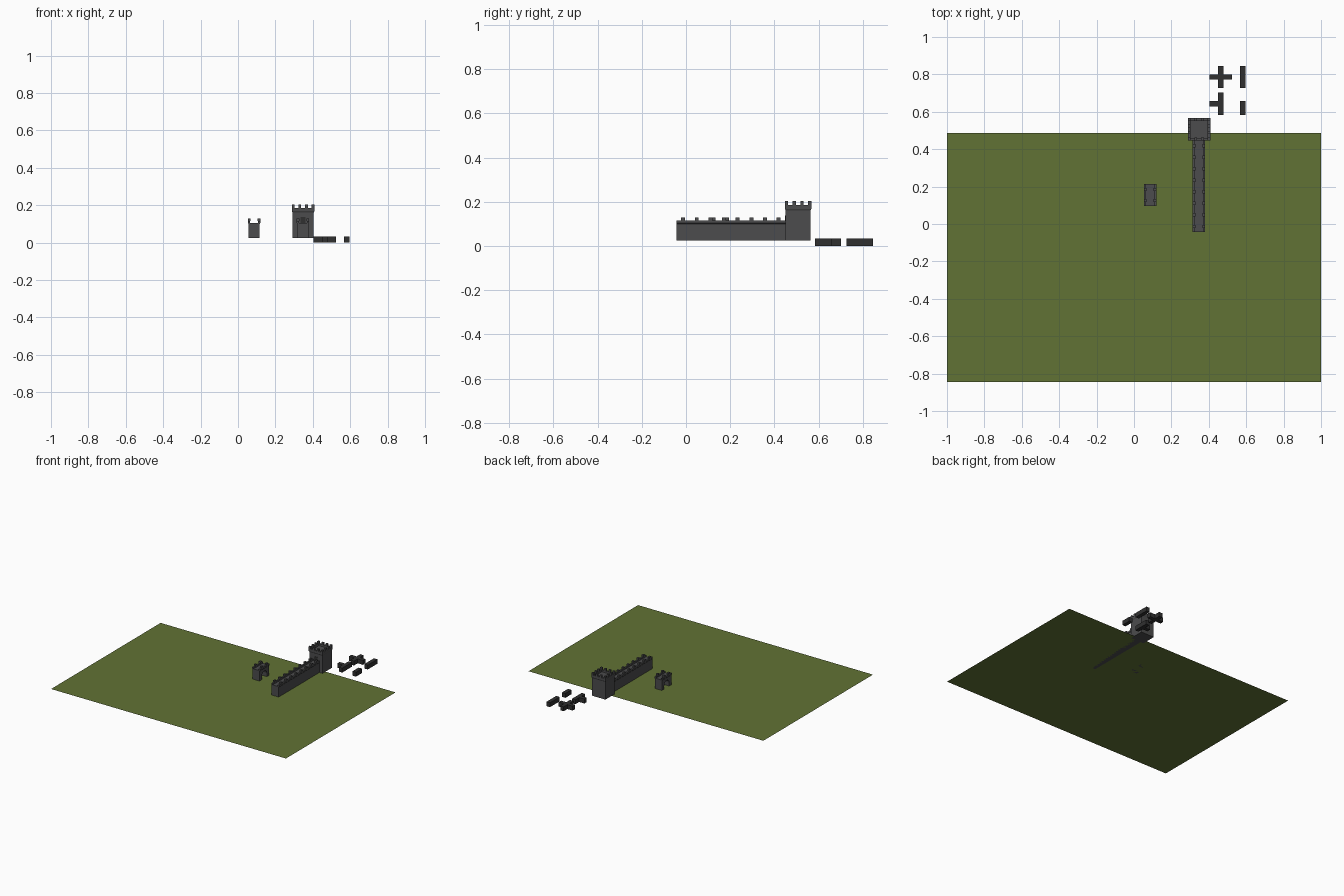
import bpy, bmesh, math

if "Cube" in bpy.data.objects:
    bpy.data.objects.remove(bpy.data.objects["Cube"])

BASE = 0.024  # height of the grass and the foot of the castle


def material(name, rgb):
    m = bpy.data.materials.new(name)
    m.diffuse_color = (*rgb, 1)
    m.use_nodes = True
    m.node_tree.nodes["Principled BSDF"].inputs["Base Color"].default_value = m.diffuse_color
    return m


GRASS = material("grass green", (0.12, 0.17, 0.035))
STONE = material("stone grey", (0.072, 0.072, 0.074))
DARK = material("dark stone", (0.03, 0.03, 0.03))


def finish(name, bm, mat):
    bmesh.ops.recalc_face_normals(bm, faces=bm.faces)
    me = bpy.data.meshes.new(name)
    bm.to_mesh(me)
    bm.free()
    me.materials.append(mat)
    ob = bpy.data.objects.new(name, me)
    bpy.context.collection.objects.link(ob)
    return ob


def box(bm, x0, x1, y0, y1, z0, z1):
    vs = bmesh.ops.create_cube(bm, size=1)["verts"]
    for v in vs:
        v.co = ((x0 + x1) / 2 + v.co.x * (x1 - x0),
                (y0 + y1) / 2 + v.co.y * (y1 - y0),
                (z0 + z1) / 2 + v.co.z * (z1 - z0))


def extrude_profile(bm, pts, vec):
    face = bm.faces.new([bm.verts.new(p) for p in pts])
    new = bmesh.ops.extrude_face_region(bm, geom=[face], use_keep_orig=True)["geom"]
    bmesh.ops.translate(bm, vec=vec, verts=[g for g in new if isinstance(g, bmesh.types.BMVert)])


def wall_merlons(bm, x, y0, y1, half, count):
    step = (y1 - y0) / count
    for i in range(count):
        yc = y0 + (i + 0.5) * step
        for s in (-1, 1):
            xa, xb = sorted((x + s * half, x + s * (half - 0.014)))
            box(bm, xa, xb, yc - 0.009, yc + 0.009, 0.115, 0.129)


# Grass field
bm = bmesh.new()
vs = [bm.verts.new(p) for p in ((-1, -0.845, BASE), (1, -0.845, BASE),
                                (1, 0.487, BASE), (-1, 0.487, BASE))]
bm.faces.new(vs)
finish("grass_field", bm, GRASS)


# Curtain wall: sunken walkway between two parapets, extruded along y
def walkway_section(x, y, z_low):
    p = [(-.030, z_low), (.030, z_low), (.030, .100), (.033, .104), (.033, .115),
         (.021, .115), (.021, .104), (-.021, .104), (-.021, .115), (-.033, .115),
         (-.033, .104), (-.030, .100)]
    return [(x + a, y, b) for a, b in p]


bm = bmesh.new()
extrude_profile(bm, walkway_section(0.347, -0.044, BASE), (0, 0.495, 0))
wall_merlons(bm, 0.347, -0.044, 0.45, 0.033, 8)
finish("curtain_wall", bm, STONE)

# Gate section: arched body extruded across x, walkway on top
GX, GY = 0.086, 0.155
bm = bmesh.new()
arch = [(-.059, BASE), (-.059, .092), (.059, .092), (.059, BASE), (.030, BASE)]
arch += [(.030 * math.cos(math.pi * i / 8), .050 + .030 * math.sin(math.pi * i / 8)) for i in range(9)]
arch += [(-.030, BASE)]
extrude_profile(bm, [(GX - .030, GY + a, b) for a, b in arch], (.060, 0, 0))
extrude_profile(bm, walkway_section(GX, GY - .059, .092), (0, .118, 0))
wall_merlons(bm, GX, GY - .059, GY + .059, 0.033, 2)
finish("gate_section", bm, STONE)

# Corner tower: shaft flaring into a parapet, with a sunken roof
TX, TY = 0.348, 0.507
bm = bmesh.new()
rings = []
for h, z in ((.056, BASE), (.056, .160), (.060, .168), (.060, .186), (.046, .186), (.046, .172)):
    rings.append([bm.verts.new((TX + sx * h, TY + sy * h, z))
                  for sx, sy in ((-1, -1), (1, -1), (1, 1), (-1, 1))])
for a, b in zip(rings, rings[1:]):
    for i in range(4):
        j = (i + 1) % 4
        bm.faces.new((a[i], a[j], b[j], b[i]))
bm.faces.new(rings[0])
bm.faces.new(rings[-1])
for i in range(4):
    for j in range(4):
        if i in (0, 3) or j in (0, 3):
            x = TX - .0525 + i * .035
            y = TY - .0525 + j * .035
            box(bm, x - .0075, x + .0075, y - .0075, y + .0075, .186, .203)
finish("corner_tower", bm, STONE)

# Door from the wall walk into the tower
bm = bmesh.new()
box(bm, TX - .014, TX + .014, TY - .059, TY - .05, .104, .138)
finish("tower_door", bm, DARK)

# Loose layout blocks beside the tower: cross, tee and two bars
W, H = 0.0145, 0.034


def layout_piece(name, bars):
    for k, (x0, x1, y0, y1) in enumerate(bars):
        bm = bmesh.new()
        box(bm, x0, x1, y0, y1, 0, H)
        finish(f"{name}_{k + 1}", bm, DARK)


CX, BX = 0.464, 0.581
CY, LY = 0.786, 0.643
layout_piece("cross_block", [(CX - W, CX + W, CY - .059, CY + .059),
                             (CX - .059, CX - W, CY - W, CY + W),
                             (CX + W, CX + .059, CY - W, CY + W)])
layout_piece("tee_block", [(CX - W, CX + W, LY - .059, LY + .059),
                           (CX - .059, CX - W, LY - W, LY + W)])
layout_piece("long_bar", [(BX - W, BX + W, CY - .059, CY + .059)])
layout_piece("short_bar", [(BX - W, BX + W, LY - .059, LY + W)])
